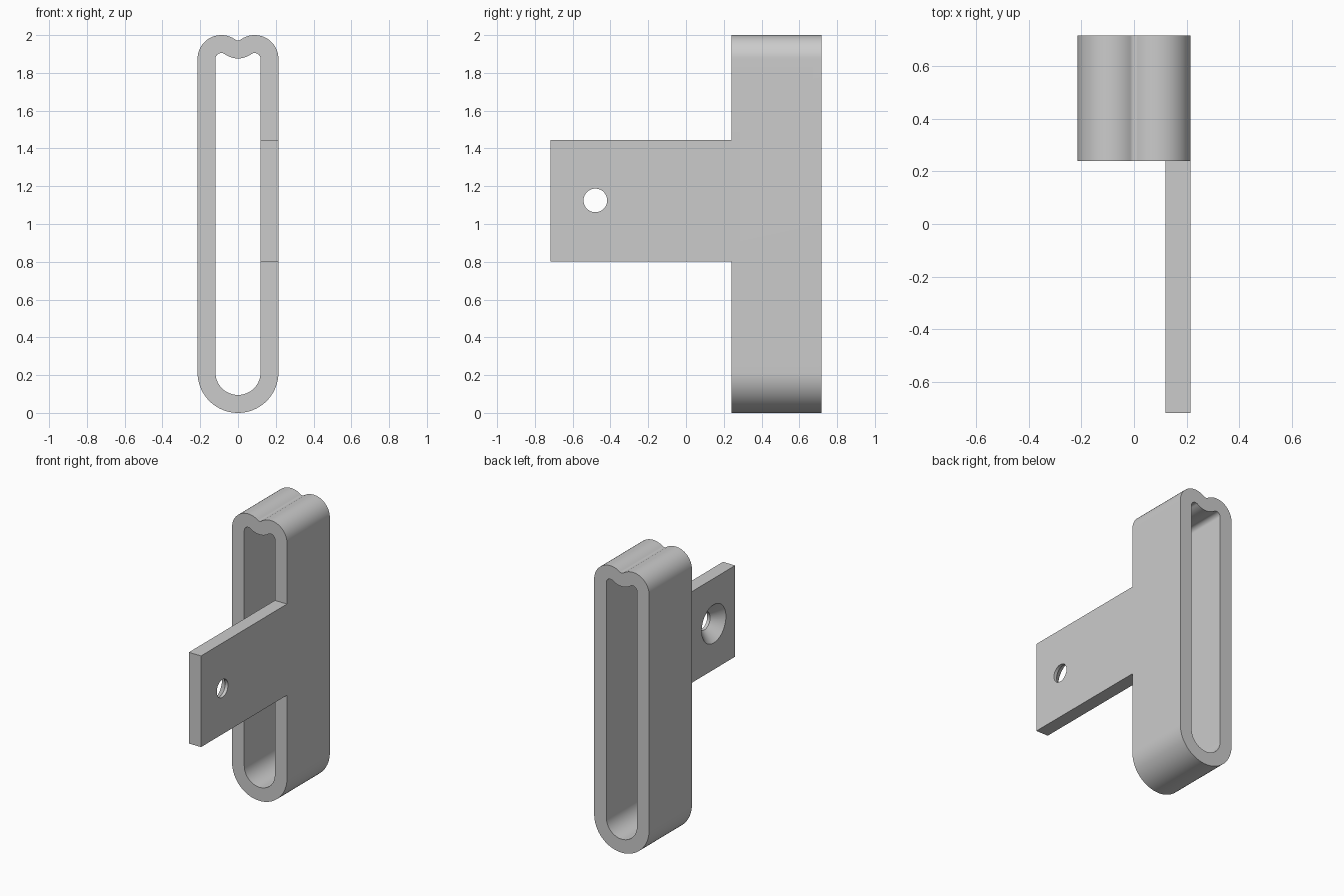
import bpy, bmesh
from math import pi, sin, cos, sqrt, atan2

if "Cube" in bpy.data.objects:
    bpy.data.objects.remove(bpy.data.objects["Cube"], do_unlink=True)

grey = bpy.data.materials.new("plain grey")
grey.use_nodes = True
grey.diffuse_color = (0.6, 0.6, 0.6, 1)
grey.node_tree.nodes["Principled BSDF"].inputs["Base Color"].default_value = (0.6, 0.6, 0.6, 1)

HALF_WIDTH, WALL = 0.2143, 0.095
Y_FRONT, Y_BACK, Y_TIP = 0.24, 0.717, -0.718
TAB_LOW, TAB_HIGH = 0.802, 1.445
LOBE_X, DIP_R = 0.088, 0.024
LOBE_R = HALF_WIDTH - LOBE_X
LOBE_Z = 2 - LOBE_R
DIP_Z = LOBE_Z + sqrt((LOBE_R + DIP_R) ** 2 - LOBE_X ** 2)


def arc(cx, cz, r, start, end, steps):
    angles = [start + (end - start) * i / steps for i in range(steps + 1)]
    return [(cx + r * cos(a), cz + r * sin(a)) for a in angles]


def outline(inset):
    """Closed band outline, moved inward by the inset."""
    tilt = atan2(DIP_Z - LOBE_Z, LOBE_X)
    half = arc(0, HALF_WIDTH, HALF_WIDTH - inset, -pi / 2, 0, 28)
    half += [(HALF_WIDTH - inset, TAB_LOW), (HALF_WIDTH - inset, TAB_HIGH)]
    half += arc(LOBE_X, LOBE_Z, LOBE_R - inset, 0, pi - tilt, 28)
    half += arc(0, DIP_Z, DIP_R + inset, -tilt, -pi / 2, 10)[1:]
    return half + [(-x, z) for x, z in half[-2:0:-1]]


def finish(bm, name):
    bmesh.ops.recalc_face_normals(bm, faces=bm.faces)
    mesh = bpy.data.meshes.new(name)
    bm.to_mesh(mesh)
    bm.free()
    mesh.materials.append(grey)
    obj = bpy.data.objects.new(name, mesh)
    bpy.context.collection.objects.link(obj)
    return obj


# Looped band
bm = bmesh.new()
outer, inner = [[bm.verts.new((x, Y_FRONT, z)) for x, z in outline(d)] for d in (0, WALL)]
n = len(outer)
front = [bm.faces.new((outer[i], outer[(i + 1) % n], inner[(i + 1) % n], inner[i])) for i in range(n)]


def in_tab(face):
    c = face.calc_center_median()
    return c.x > 0 and TAB_LOW < c.z < TAB_HIGH


back = bmesh.ops.extrude_face_region(bm, geom=front, use_keep_orig=True)
for v in [g for g in back["geom"] if isinstance(g, bmesh.types.BMVert)]:
    v.co.y = Y_BACK

# Mounting tab, drawn forward from the band's wall
tab = [f for f in front if in_tab(f)]
tip = bmesh.ops.extrude_face_region(bm, geom=tab)
for v in [g for g in tip["geom"] if isinstance(g, bmesh.types.BMVert)]:
    v.co.y = Y_TIP
bmesh.ops.delete(bm, geom=[f for f in tab if f.is_valid], context="FACES_ONLY")
bmesh.ops.dissolve_limit(bm, angle_limit=0.005, verts=bm.verts, edges=bm.edges)
bracket = finish(bm, "loop_bracket")

# Countersunk screw hole, wide on the inner side
bm = bmesh.new()
hole = [(0.1093, 0.145), (0.1918, 0.0625), (0.25, 0.0625)]
rings = [[bm.verts.new((x, y - 0.48, z + 1.125)) for y, z in arc(0, 0, r, 0, 2 * pi, 48)[:-1]]
         for x, r in hole]
for a, b in zip(rings, rings[1:]):
    for i in range(48):
        j = (i + 1) % 48
        bm.faces.new((a[i], a[j], b[j], b[i]))
bm.faces.new(rings[0])
bm.faces.new(rings[-1])
cutter = finish(bm, "hole_cutter")
cutter.hide_render = True

cut = bracket.modifiers.new("screw hole", "BOOLEAN")
cut.operation, cut.solver, cut.object = "DIFFERENCE", "EXACT", cutter
bpy.ops.object.select_all(action="DESELECT")
bpy.context.view_layer.objects.active = bracket
bracket.select_set(True)
bpy.ops.object.modifier_apply(modifier=cut.name)
bpy.data.objects.remove(cutter, do_unlink=True)
bpy.ops.object.shade_smooth_by_angle(angle=pi / 6)
